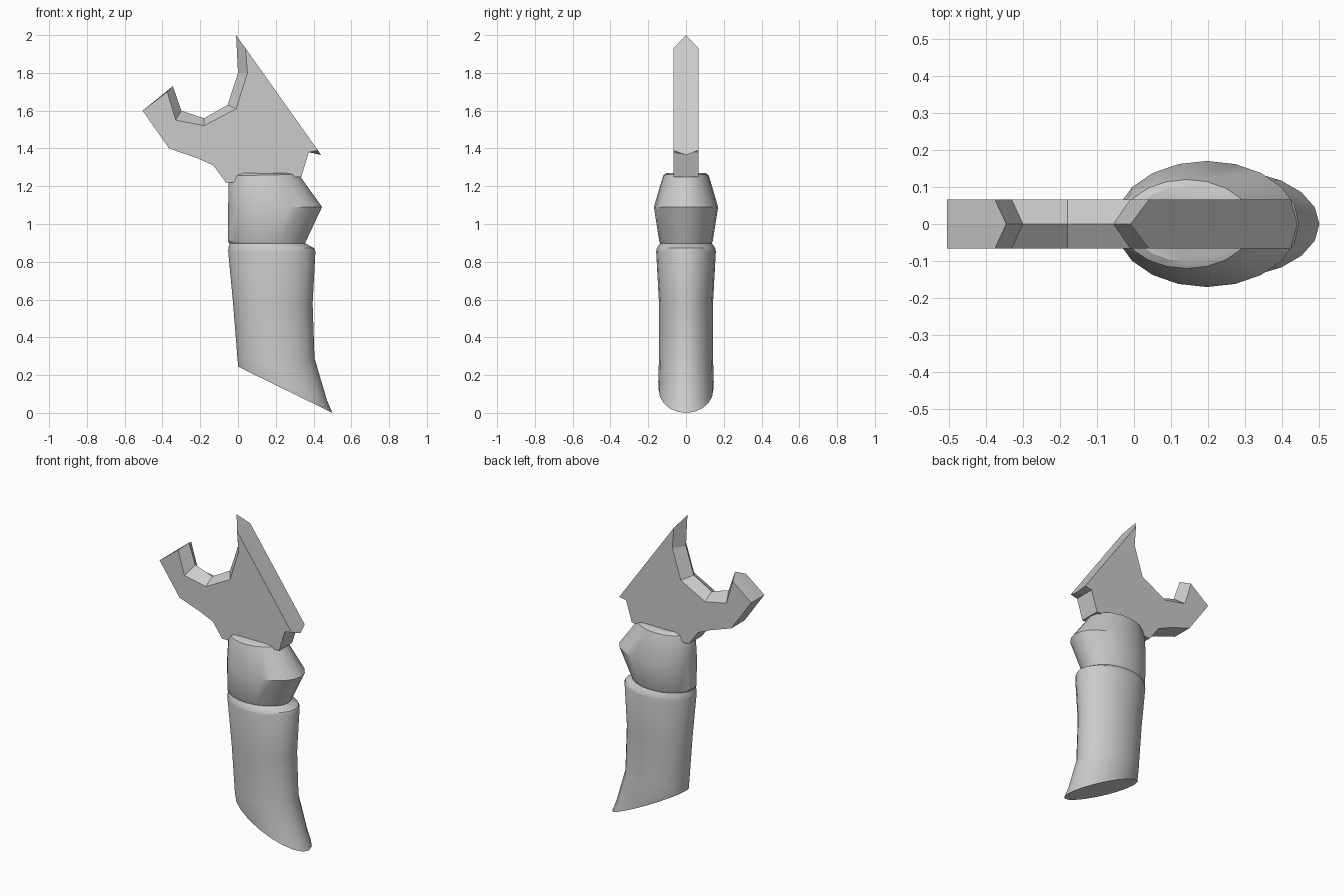
import bpy, bmesh, math

if "Cube" in bpy.data.objects:
    bpy.data.objects.remove(bpy.data.objects["Cube"])


def finish(name, bm):
    bmesh.ops.recalc_face_normals(bm, faces=bm.faces)
    mesh = bpy.data.meshes.new(name)
    bm.to_mesh(mesh)
    bm.free()
    obj = bpy.data.objects.new(name, mesh)
    bpy.context.collection.objects.link(obj)
    return obj


# Grip: oval rings, each (left x, left z, right x, right z, half depth)
RINGS = [
    (0.00, 0.245, 0.50, 0.00, 0.145),
    (0.00, 0.26, 0.47, 0.07, 0.147),
    (-0.003, 0.29, 0.405, 0.29, 0.143),
    (-0.026, 0.58, 0.395, 0.58, 0.143),
    (-0.052, 0.855, 0.41, 0.855, 0.158),
    (-0.05, 0.875, 0.403, 0.872, 0.154),
    (-0.045, 0.898, 0.355, 0.898, 0.137),
    (-0.054, 0.91, 0.36, 0.91, 0.142),
    (-0.052, 1.09, 0.445, 1.09, 0.17),
    (-0.05, 1.22, 0.33, 1.25, 0.127),
    (-0.035, 1.255, 0.32, 1.263, 0.12),
    (-0.01, 1.27, 0.29, 1.27, 0.10),
]
SIDES = 20
bm = bmesh.new()
loops = []
for xl, zl, xr, zr, depth in RINGS:
    loop = []
    for i in range(SIDES):
        a = 2 * math.pi * i / SIDES
        t = 0.5 + 0.5 * math.cos(a)
        loop.append(bm.verts.new((xl + (xr - xl) * t, depth * math.sin(a),
                                  zl + (zr - zl) * t)))
    loops.append(loop)
for lo, hi in zip(loops, loops[1:]):
    for i in range(SIDES):
        j = (i + 1) % SIDES
        bm.faces.new((lo[i], lo[j], hi[j], hi[i]))
bm.faces.new(loops[0])
bm.faces.new(loops[-1])
grip = finish("grip", bm)
bpy.ops.object.select_all(action='DESELECT')
grip.select_set(True)
bpy.context.view_layer.objects.active = grip
bpy.ops.object.shade_smooth_by_angle(angle=math.radians(30))

# Hooked blade: (x, z) on the flat sides, then (x, z) of the middle ridge if it differs
OUTLINE = [
    (0.04, 1.93, -0.01, 2.00),
    (0.05, 1.80, 0.00, 1.80),
    (-0.01, 1.61, -0.055, 1.63),
    (-0.18, 1.52, -0.18, 1.56),
    (-0.33, 1.55, -0.30, 1.60),
    (-0.375, 1.70, -0.345, 1.73),
    (-0.505, 1.60),
    (-0.365, 1.40),
    (-0.22, 1.35),
    (-0.13, 1.31),
    (-0.065, 1.22),
    (-0.025, 1.22),
    (0.00, 1.25),
    (0.335, 1.25),
    (0.375, 1.38),
    (0.423, 1.39, 0.44, 1.365),
]
HALF = 0.066
bm = bmesh.new()
front = [bm.verts.new((p[0], -HALF, p[1])) for p in OUTLINE]
ridge = [bm.verts.new((p[-2], 0, p[-1])) for p in OUTLINE]
back = [bm.verts.new((p[0], HALF, p[1])) for p in OUTLINE]
bm.faces.new(front)
bm.faces.new(back)
for i in range(len(OUTLINE)):
    j = (i + 1) % len(OUTLINE)
    bm.faces.new((front[i], front[j], ridge[j], ridge[i]))
    bm.faces.new((ridge[i], ridge[j], back[j], back[i]))
finish("hooked_blade", bm)
